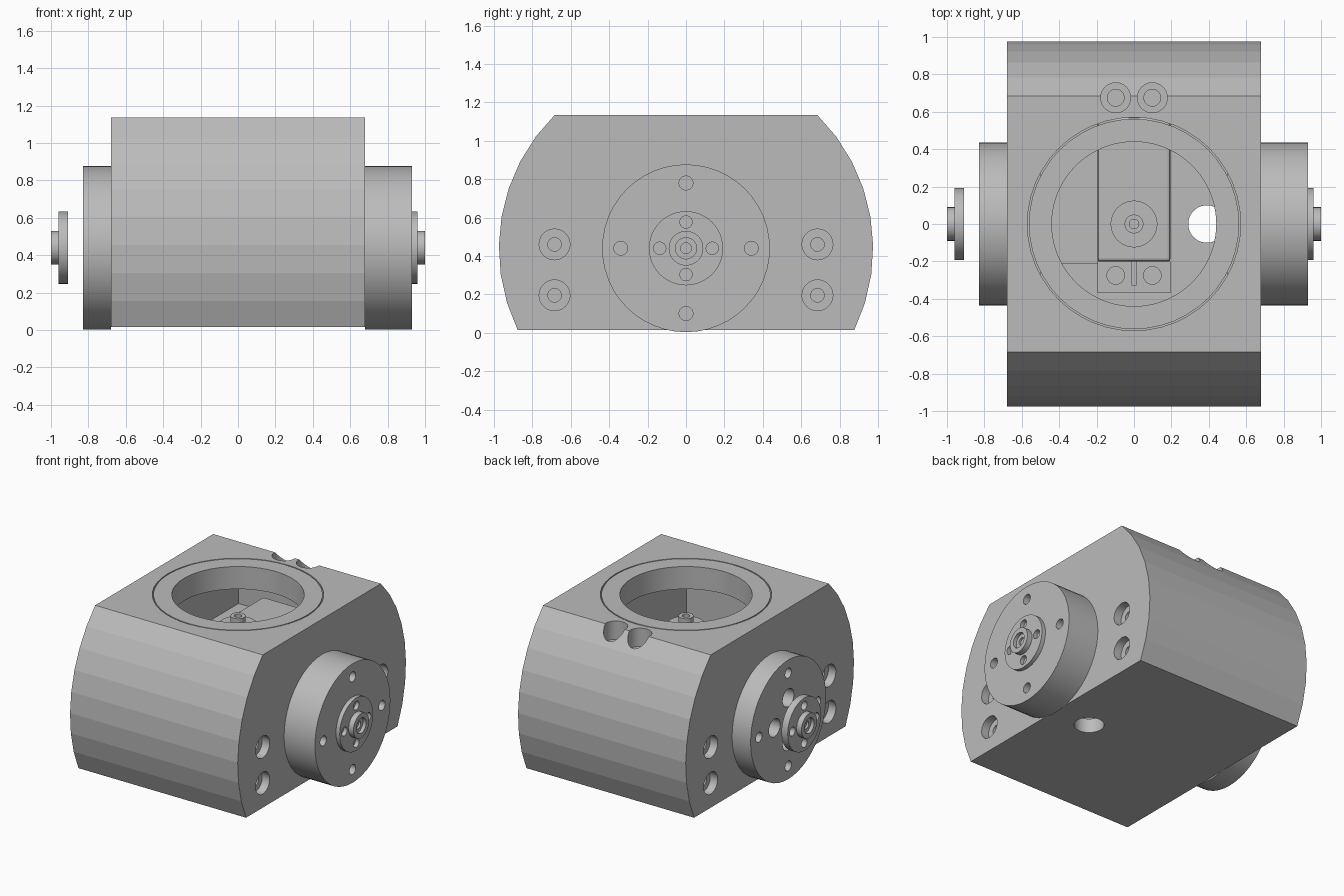
import bpy, bmesh, math
from mathutils import Matrix, Vector

cube = bpy.data.objects.get("Cube")
if cube:
    bpy.data.objects.remove(cube, do_unlink=True)

grey = bpy.data.materials.new("machined_grey")
grey.use_nodes = True
grey.diffuse_color = (0.5, 0.5, 0.5, 1)
grey.node_tree.nodes["Principled BSDF"].inputs["Base Color"].default_value = (0.5, 0.5, 0.5, 1)

AXIS_Z = 0.44
TOP = 1.135
BOTTOM = 0.015


def finish(bm, name):
    bmesh.ops.recalc_face_normals(bm, faces=bm.faces)
    mesh = bpy.data.meshes.new(name)
    bm.to_mesh(mesh)
    bm.free()
    mesh.materials.append(grey)
    obj = bpy.data.objects.new(name, mesh)
    bpy.context.collection.objects.link(obj)
    return obj


def add_rod(bm, start, end, radius):
    """Add a capped cylinder between two points."""
    a, b = Vector(start), Vector(end)
    turn = (b - a).to_track_quat('Z', 'Y').to_matrix().to_4x4()
    bmesh.ops.create_cone(bm, cap_ends=True, segments=48, radius1=radius, radius2=radius,
                          depth=(b - a).length, matrix=Matrix.Translation((a + b) / 2) @ turn)


def rods(name, items):
    bm = bmesh.new()
    for start, end, radius in items:
        add_rod(bm, start, end, radius)
    return finish(bm, name)


def box(name, low, high):
    bm = bmesh.new()
    low, high = Vector(low), Vector(high)
    size = Matrix.Diagonal((*(high - low), 1))
    bmesh.ops.create_cube(bm, size=1, matrix=Matrix.Translation((low + high) / 2) @ size)
    return finish(bm, name)


def select(obj):
    bpy.ops.object.select_all(action='DESELECT')
    obj.select_set(True)
    bpy.context.view_layer.objects.active = obj


def cut(obj, cutter):
    mod = obj.modifiers.new("cut", 'BOOLEAN')
    mod.operation = 'DIFFERENCE'
    mod.solver = 'EXACT'
    mod.object = cutter
    select(obj)
    bpy.ops.object.modifier_apply(modifier=mod.name)
    bpy.data.objects.remove(cutter, do_unlink=True)


def drill(obj, items):
    cut(obj, rods("drill", items))


def smooth(obj):
    select(obj)
    bpy.ops.object.shade_smooth_by_angle(angle=math.radians(8.5))


def x_rod(x0, x1, radius, y=0, z=AXIS_Z):
    return ((x0, y, z), (x1, y, z), radius)


def x_circle(x0, x1, radius, ring):
    """Four rods along x, spaced evenly around the joint axis."""
    return [x_rod(x0, x1, radius, y, AXIS_Z + z)
            for y, z in ((ring, 0), (-ring, 0), (0, ring), (0, -ring))]


# Housing: flat top and bottom with round front and back
R = 0.975
a0, a1 = math.asin((BOTTOM - AXIS_Z) / R), math.asin((TOP - AXIS_Z) / R)
arc = [a0 + (a1 - a0) * i / 8 for i in range(9)]
outline = [(R * math.cos(a), AXIS_Z + R * math.sin(a)) for a in arc]
outline += [(-y, z) for y, z in reversed(outline)]
bm = bmesh.new()
face = bm.faces.new([bm.verts.new((-0.68, y, z)) for y, z in outline])
ext = bmesh.ops.extrude_face_region(bm, geom=[face])
bmesh.ops.translate(bm, vec=(1.36, 0, 0),
                    verts=[v for v in ext["geom"] if isinstance(v, bmesh.types.BMVert)])
housing = finish(bm, "housing")

# Top bore, inner cavity and cable hole
drill(housing, [((0, 0, 0.97), (0, 0, 1.3), 0.57)])
cut(housing, box("cavity", (-0.5, -0.72, 0.12), (0.5, 0.72, 0.975)))
drill(housing, [((0.39, 0, -0.1), (0.39, 0, 0.2), 0.1)])

# Counterbored screw holes on the sides and at the back of the top
spots = [(s, y, z) for s in (-1, 1) for y in (-0.685, 0.685) for z in (0.195, 0.46)]
drill(housing, [x_rod(s * 0.62, s * 0.8, 0.08, y, z) for s, y, z in spots])
drill(housing, [x_rod(s * 0.53, s * 0.8, 0.035, y, z) for s, y, z in spots])
drill(housing, [((x, 0.675, 1.0), (x, 0.675, 1.3), 0.08) for x in (-0.098, 0.098)])
drill(housing, [((x, 0.675, 0.9), (x, 0.675, 1.3), 0.045) for x in (-0.098, 0.098)])
smooth(housing)

# Ring set into the top bore
ring = rods("top_ring", [((0, 0, 0.97), (0, 0, TOP), 0.562)])
drill(ring, [((0, 0, 0.9), (0, 0, 1.3), 0.44)])
smooth(ring)

# Side discs, each with a ring of screw holes
for side, s, outer in (("left", 1, 0.93), ("right", -1, 0.83)):
    disc = rods(side + "_disc", [x_rod(s * 0.68, s * outer, 0.437)])
    drill(disc, x_circle(s * (outer - 0.1), s * 1.1, 0.036, 0.34))
    if s < 0:
        drill(disc, x_circle(s * 0.72, s * 1.1, 0.065, 0.16))
    smooth(disc)

# Drive horns and their hubs
for side, s, inner, outer in (("left", 1, 0.93, 0.96), ("right", -1, 0.91, 0.96)):
    horn = rods(side + "_horn", [x_rod(s * inner, s * outer, 0.193)])
    drill(horn, x_circle(s * 0.85, s * 1.1, 0.032, 0.137))
    smooth(horn)
    hub = rods(side + "_hub", [x_rod(s * outer, s * 1.0, 0.09)])
    drill(hub, [x_rod(s * (outer + 0.015), s * 1.1, 0.055)])
    drill(hub, [x_rod(s * (outer - 0.1), s * 1.1, 0.028)])
    smooth(hub)

# Motor inside the cavity, with rounded corners and a mounting flange
motor = box("motor_body", (-0.195, -0.2, 0.2), (0.195, 0.57, 0.85))
bevel = motor.modifiers.new("round", 'BEVEL')
bevel.width = 0.015
bevel.segments = 2
flange = box("motor_flange", (-0.195, -0.37, 0.66), (0.195, -0.2, 0.72))
drill(flange, [((x, -0.275, 0.5), (x, -0.275, 0.9), 0.047) for x in (-0.098, 0.098)])
cut(flange, box("slot", (-0.012, -0.33, 0.5), (0.012, -0.19, 0.9)))
smooth(flange)
boss = rods("motor_boss", [((0, 0, 0.85), (0, 0, 0.92), 0.125)])
shaft = rods("motor_shaft", [((0, 0, 0.92), (0, 0, 0.98), 0.05)])
drill(shaft, [((0, 0, 0.93), (0, 0, 1.1), 0.025)])
for part in (boss, shaft):
    smooth(part)

# Support ledge beside the motor
box("motor_ledge", (-0.5, -0.21, 0.12), (-0.195, 0.72, 0.66))
